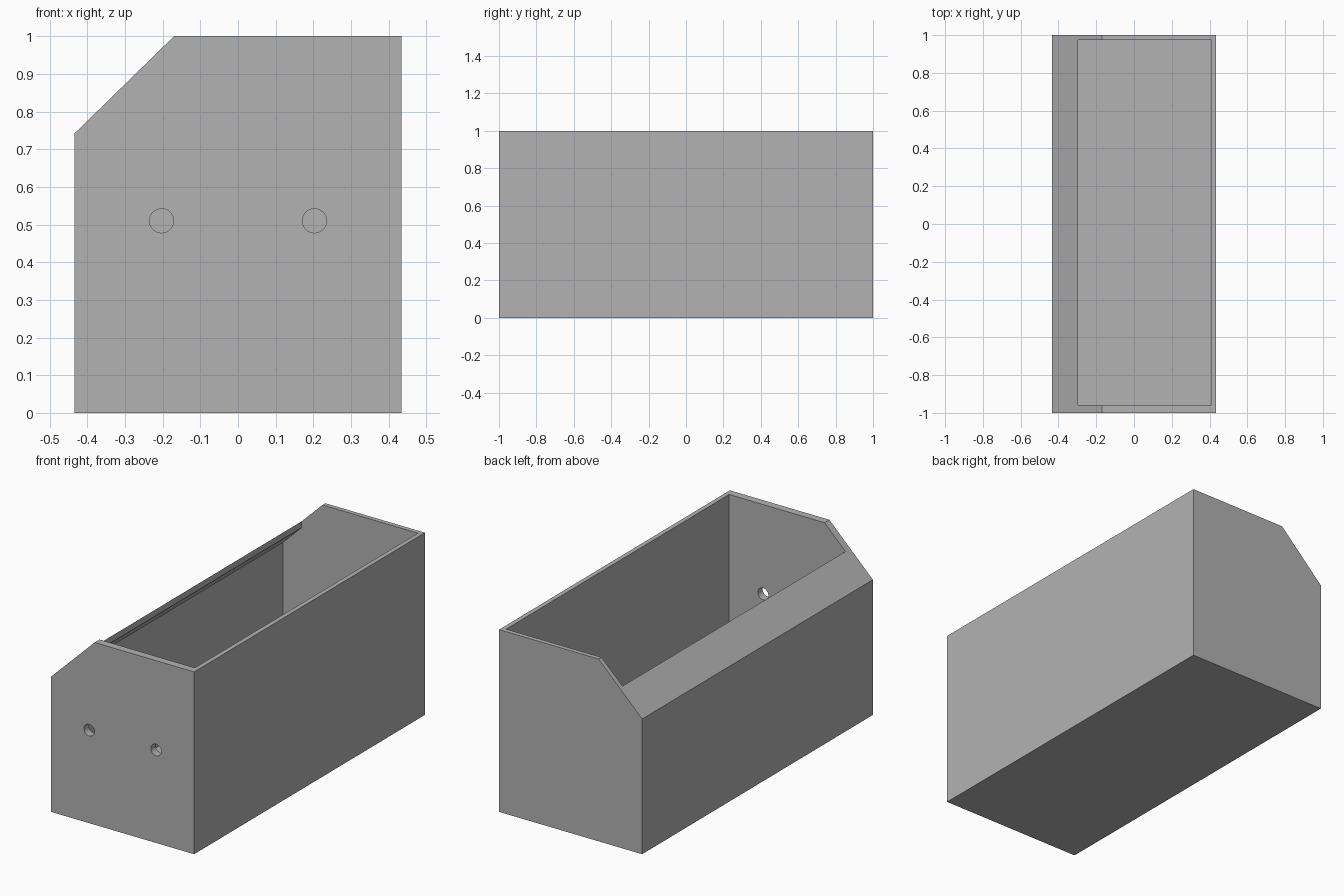
import bpy, bmesh, math

cube = bpy.data.objects.get("Cube")
if cube:
    bpy.data.objects.remove(cube, do_unlink=True)

W, H = 0.434, 1.0            # half width, height
WALL = 0.025                 # wall thickness
FRONT_WALL = 0.042           # thicker front end
SIDE_Z, SLOPE_X = 0.742, -0.17   # sloped panel: lower edge height, upper edge x
LIP_X = -0.297               # free edge of the sloped panel

grey = bpy.data.materials.new("plain grey")
grey.use_nodes = True
colour = (0.448, 0.448, 0.448, 1)
grey.diffuse_color = colour
grey.node_tree.nodes["Principled BSDF"].inputs["Base Color"].default_value = colour


def prism(name, profile, y0, y1):
    """Extrude an x-z profile from y0 to y1."""
    bm = bmesh.new()
    face = bm.faces.new([bm.verts.new((x, y0, z)) for x, z in profile])
    out = bmesh.ops.extrude_face_region(bm, geom=[face])
    verts = [v for v in out["geom"] if isinstance(v, bmesh.types.BMVert)]
    bmesh.ops.translate(bm, verts=verts, vec=(0, y1 - y0, 0))
    bmesh.ops.recalc_face_normals(bm, faces=bm.faces)
    mesh = bpy.data.meshes.new(name)
    bm.to_mesh(mesh)
    bm.free()
    mesh.materials.append(grey)
    obj = bpy.data.objects.new(name, mesh)
    bpy.context.collection.objects.link(obj)
    return obj


def cut(target, cutter):
    """Subtract the cutter, then discard it."""
    cutter.hide_render = True
    mod = target.modifiers.new("cut", 'BOOLEAN')
    mod.operation, mod.solver, mod.object = 'DIFFERENCE', 'EXACT', cutter
    bpy.context.view_layer.objects.active = target
    bpy.ops.object.modifier_apply(modifier=mod.name)
    bpy.data.objects.remove(cutter, do_unlink=True)


# Outer body with one sloped upper side
bin_body = prism("bin_body", [(-W, 0), (W, 0), (W, H), (SLOPE_X, H), (-W, SIDE_Z)], -1, 1)

# Cavity: the sloped panel keeps a constant thickness up to its lip
grade = (H - SIDE_Z) / (SLOPE_X + W)
drop = WALL * math.hypot(1, grade)
inner = W - WALL


def under_slope(x):
    return SIDE_Z + (x + W) * grade - drop


cut(bin_body, prism("cavity_cutter", [
    (-inner, WALL), (inner, WALL), (inner, H + 0.1), (LIP_X, H + 0.1),
    (LIP_X, under_slope(LIP_X)), (-inner, under_slope(-inner))],
    -1 + FRONT_WALL, 1 - WALL))

# Two round holes through the front wall
for side in (-1, 1):
    ring = [(side * 0.203 + 0.032 * math.cos(a), 0.51 + 0.032 * math.sin(a))
            for a in (2 * math.pi * i / 32 for i in range(32))]
    cut(bin_body, prism("hole_cutter", ring, -1.1, -0.9))

# Smooth hole walls, sharp edges elsewhere
bpy.ops.object.select_all(action='DESELECT')
bin_body.select_set(True)
bpy.context.view_layer.objects.active = bin_body
bpy.ops.object.shade_smooth_by_angle(angle=math.radians(30))
